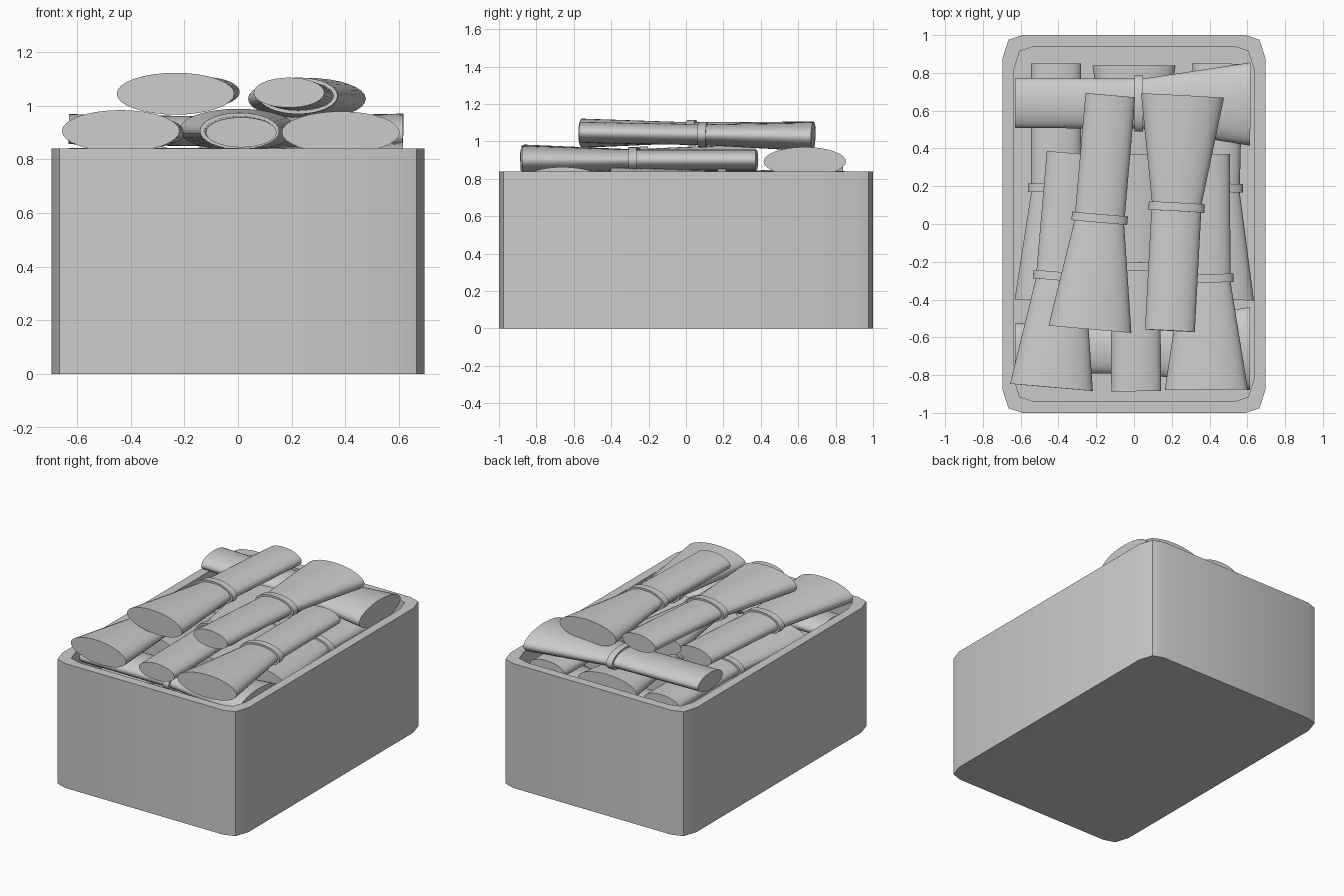
import bpy, bmesh, math
from mathutils import Vector

cube = bpy.data.objects.get("Cube")
if cube:
    bpy.data.objects.remove(cube, do_unlink=True)

GREY = 0.6
grey = bpy.data.materials.new("plain grey")
grey.use_nodes = True
grey.diffuse_color = (GREY, GREY, GREY, 1)
grey.node_tree.nodes["Principled BSDF"].inputs["Base Color"].default_value = (GREY, GREY, GREY, 1)


def finish(name, bm, angle):
    bmesh.ops.recalc_face_normals(bm, faces=bm.faces)
    mesh = bpy.data.meshes.new(name)
    bm.to_mesh(mesh)
    bm.free()
    mesh.materials.append(grey)
    ob = bpy.data.objects.new(name, mesh)
    bpy.context.collection.objects.link(ob)
    bpy.ops.object.select_all(action='DESELECT')
    ob.select_set(True)
    bpy.context.view_layer.objects.active = ob
    bpy.ops.object.shade_smooth_by_angle(angle=math.radians(angle))
    return ob


def skin(bm, rings):
    """Join successive closed rings and cap both ends."""
    n = len(rings[0])
    for a, b in zip(rings, rings[1:]):
        for i in range(n):
            j = (i + 1) % n
            bm.faces.new((a[i], a[j], b[j], b[i]))
    bm.faces.new(rings[0])
    bm.faces.new(rings[-1])


# Open box with clipped corners and a thick rim
def outline(bm, inset, z):
    corner = [(0.695, 0.88), (0.665, 0.975), (0.59, 1.0)]
    pts = []
    for sx, sy, flip in ((1, 1, 1), (-1, 1, -1), (-1, -1, 1), (1, -1, -1)):
        pts += [(sx * (x - inset), sy * (y - inset)) for x, y in corner[::flip]]
    return [bm.verts.new((x, y, z)) for x, y in pts]


bm = bmesh.new()
skin(bm, [outline(bm, 0, 0), outline(bm, 0, 0.84),
          outline(bm, 0.06, 0.84), outline(bm, 0.06, 0.06)])
finish("box", bm, 30)


# Flattened roll: straight half, raised band, flared half
def roll(name, narrow, wide):
    a, b = Vector(narrow), Vector(wide)
    along = (b - a).normalized()
    side = along.cross(Vector((0, 0, 1))).normalized()
    up = side.cross(along)
    # position along the roll, half width, half height
    profile = [(0, 0.132, 0.056), (0.508, 0.132, 0.056), (0.508, 0.148, 0.068),
               (0.544, 0.148, 0.068), (0.544, 0.132, 0.056), (1, 0.22, 0.078)]
    bm = bmesh.new()
    rings = []
    for t, w, h in profile:
        c = a.lerp(b, t)
        rings.append([bm.verts.new(c + side * w * math.cos(k * math.tau / 32)
                                   + up * h * math.sin(k * math.tau / 32))
                      for k in range(32)])
    skin(bm, rings)
    finish(name, bm, 35)


# Two rolls on top of the pile
roll("top_roll_right", (-0.125, 0.682, 1.05), (-0.233, -0.557, 1.044))
roll("top_roll_left", (0.19, -0.565, 1.048), (0.257, 0.68, 1.025))


# Layer with three lengthwise rolls in front and a crosswise one behind
def back_cross_layer(tag, z):
    roll("right_roll_" + tag, (-0.33, 0.375, z), (-0.437, -0.865, z + 0.005))
    roll("middle_roll_" + tag, (0.012, -0.885, z), (0, 0.37, z + 0.01))
    roll("left_roll_" + tag, (0.375, 0.37, z), (0.383, -0.878, z))
    roll("cross_roll_" + tag, (-0.63, 0.64, z + 0.012), (0.615, 0.635, z - 0.008))


# Layer with three lengthwise rolls behind and a crosswise one in front
def front_cross_layer(tag, z):
    roll("right_roll_" + tag, (-0.412, 0.85, z), (-0.412, -0.4, z))
    roll("middle_roll_" + tag, (0, -0.4, z), (0, 0.84, z))
    roll("left_roll_" + tag, (0.443, 0.85, z), (0.415, -0.4, z))
    roll("cross_roll_" + tag, (-0.63, -0.66, z), (0.615, -0.66, z))


# Layers alternate down to the floor of the box
for i in range(6):
    layer = front_cross_layer if i % 2 else back_cross_layer
    layer(f"layer_{i + 1}", 0.9 - 0.115 * i if i < 2 else 0.785 - 0.15 * (i - 1))
